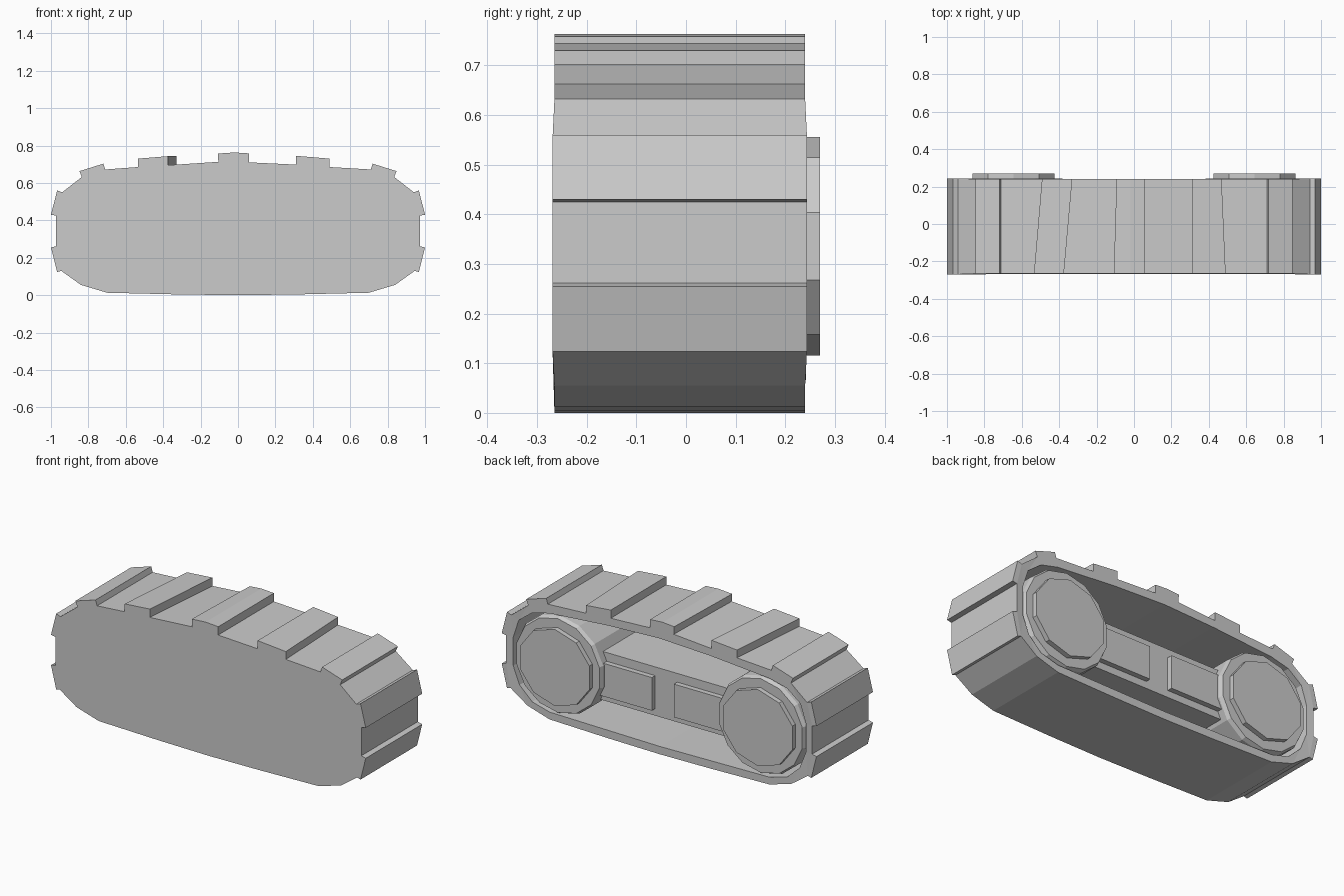
import bpy, bmesh, math
from mathutils import Vector

if "Cube" in bpy.data.objects:
    bpy.data.objects.remove(bpy.data.objects["Cube"])

FRONT, BACK = -0.265, 0.24


def finish(bm, name):
    bmesh.ops.recalc_face_normals(bm, faces=bm.faces)
    me = bpy.data.meshes.new(name)
    bm.to_mesh(me)
    bm.free()
    ob = bpy.data.objects.new(name, me)
    bpy.context.collection.objects.link(ob)
    return ob


def box(name, x0, x1, y0, y1, z0, z1):
    bm = bmesh.new()
    bmesh.ops.create_cube(bm, size=1)
    for v in bm.verts:
        v.co = Vector(((x0 + x1) / 2 + v.co.x * (x1 - x0),
                       (y0 + y1) / 2 + v.co.y * (y1 - y0),
                       (z0 + z1) / 2 + v.co.z * (z1 - z0)))
    return finish(bm, name)


def disc(name, x, z, rings, sides, squash=1.0):
    """Stack of polygon rings (radius, y), capped at both ends."""
    bm = bmesh.new()
    loops = []
    for r, y in rings:
        loops.append([bm.verts.new((x + squash * r * math.sin(math.tau * i / sides), y,
                                    z + r * math.cos(math.tau * i / sides)))
                      for i in range(sides)])
    for a, b in zip(loops, loops[1:]):
        for i in range(sides):
            j = (i + 1) % sides
            bm.faces.new((a[i], a[j], b[j], b[i]))
    bm.faces.new(loops[0])
    bm.faces.new(loops[-1])
    return finish(bm, name)


# Track outline: lower edge and end cleats for the right half, bottom to top
end = [(0.32, 0.004), (0.70, 0.013), (0.84, 0.055), (0.945, 0.13), (0.967, 0.124),
       (1.0, 0.255), (0.972, 0.262), (0.972, 0.425), (1.0, 0.43), (0.967, 0.56),
       (0.94, 0.55), (0.835, 0.632), (0.848, 0.663), (0.72, 0.703), (0.71, 0.672)]
# Top cleats, right to left: x, z, sideways shift at the back edge
top = [(0.49, 0.685, -0.022), (0.49, 0.73, -0.022), (0.31, 0.745, 0), (0.31, 0.698, 0),
       (0.06, 0.71, 0), (0.06, 0.758, 0), (-0.02, 0.763, 0), (-0.108, 0.757, 0.015),
       (-0.105, 0.713, 0.015), (-0.375, 0.695, 0.045), (-0.375, 0.743, 0.045),
       (-0.535, 0.73, 0.043), (-0.535, 0.685, 0.043)]
outline = ([(x, z, 0) for x, z in end] + top
           + [(-x, z, 0) for x, z in reversed(end)] + [(0, 0, 0)])

# Cavity outline
half = [(0.70, 0.055), (0.81, 0.085), (0.89, 0.16), (0.93, 0.26), (0.93, 0.425),
        (0.895, 0.53), (0.81, 0.595), (0.70, 0.622), (0.32, 0.652)]
cavity = half + [(0, 0.665)] + [(-x, z) for x, z in reversed(half)] + [(0, 0.045)]

# Track shell: closed front, open back
bm = bmesh.new()
bulge = lambda x: 0.004 if abs(x) > 0.93 else 0
front = [bm.verts.new((x, FRONT - bulge(x), z)) for x, z, s in outline]
back = [bm.verts.new((x + s, BACK + bulge(x), z)) for x, z, s in outline]
lip = [bm.verts.new((x, BACK, z)) for x, z in cavity]
floor = [bm.verts.new((x, -0.22, z)) for x, z in cavity]
for a, b in ((front, back), (lip, floor)):
    for i in range(len(a)):
        j = (i + 1) % len(a)
        bm.faces.new((a[i], a[j], b[j], b[i]))
bm.faces.new(front)
bm.faces.new(floor)
rim = [bm.edges.get((l[i], l[i - 1])) for l in (back, lip) for i in range(len(l))]
bmesh.ops.triangle_fill(bm, edges=rim, use_beauty=True, normal=(0, 1, 0))
finish(bm, "track_shell")

# Wheels with hub caps, and the pads beside them
for side, sx in (("left", -1), ("right", 1)):
    disc("wheel_" + side, sx * 0.645, 0.337,
         [(0.28, -0.225), (0.28, 0.22), (0.27, 0.242)], 14)
    disc("hub_cap_" + side, sx * 0.645, 0.336, [(0.22, 0.2), (0.22, 0.27)], 10, 1.05)
    x0, x1 = sorted((sx * 0.07, sx * 0.42))
    box("pad_" + side, x0, x1, 0.17, 0.21, 0.22, 0.41)

# Beam joining the wheels
box("inner_beam", -0.45, 0.45, -0.225, 0.18, 0.18, 0.46)
